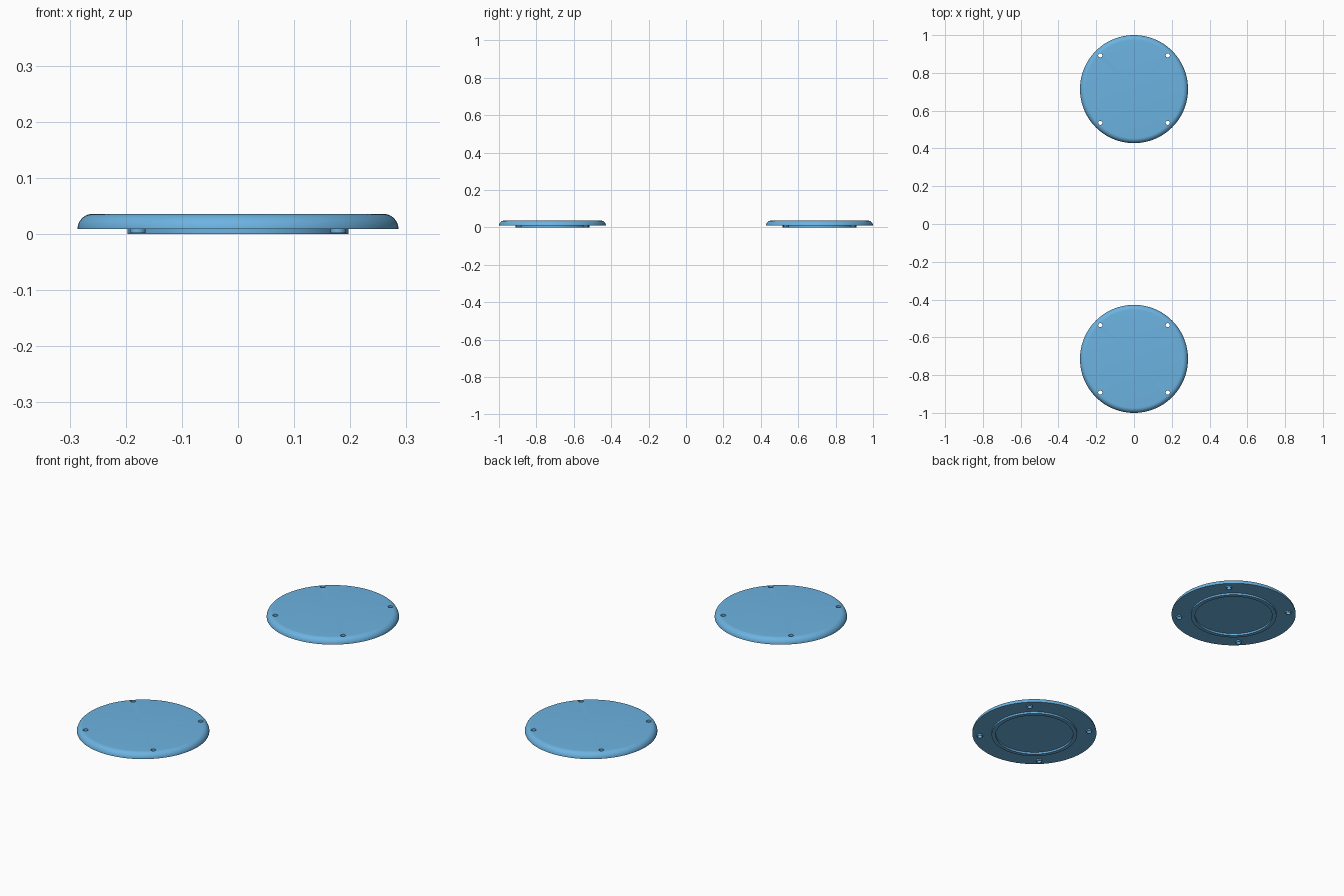
import bpy, bmesh, math
from mathutils import Matrix, Vector

if "Cube" in bpy.data.objects:
    bpy.data.objects.remove(bpy.data.objects["Cube"])

R, Z0, Z1, CY = 0.286, 0.009, 0.036, 0.714
HOLE = 0.1785

blue = bpy.data.materials.new("blue")
blue.diffuse_color = (0.15, 0.45, 0.75, 1)
blue.use_nodes = True
blue.node_tree.nodes["Principled BSDF"].inputs["Base Color"].default_value = blue.diffuse_color


def lathe(name, profile, loc, steps, closed=False):
    """Revolve an (r, z) profile around the vertical axis."""
    bm = bmesh.new()
    vs = [bm.verts.new((r, 0, z)) for r, z in profile]
    pairs = list(zip(vs, vs[1:])) + ([(vs[-1], vs[0])] if closed else [])
    es = [bm.edges.new(p) for p in pairs]
    bmesh.ops.spin(bm, geom=vs + es, cent=(0, 0, 0), axis=(0, 0, 1),
                   angle=2 * math.pi, steps=steps)
    bmesh.ops.remove_doubles(bm, verts=bm.verts, dist=1e-5)
    bmesh.ops.recalc_face_normals(bm, faces=bm.faces)
    me = bpy.data.meshes.new(name)
    bm.to_mesh(me)
    bm.free()
    ob = bpy.data.objects.new(name, me)
    ob.location = loc
    bpy.context.collection.objects.link(ob)
    me.materials.append(blue)
    return ob


def smooth(ob):
    bpy.ops.object.select_all(action='DESELECT')
    ob.select_set(True)
    bpy.context.view_layer.objects.active = ob
    bpy.ops.object.shade_smooth_by_angle(angle=math.radians(30))


# Pad section: underside locating ring, then rounded rim, then flat top
F = Z1 - Z0
section = [(0, Z0), (0.178, Z0), (0.178, 0), (0.197, 0), (0.197, Z0)]
section += [(R - F + F * math.cos(a), Z0 + F * math.sin(a))
            for a in [i * math.pi / 20 for i in range(11)]]
section += [(0, Z1)]

corners = [(sx * HOLE, sy * HOLE) for sx in (-1, 1) for sy in (-1, 1)]

for side, cy in (("front", -CY), ("back", CY)):
    pad = lathe(side + "_pad", section, (0, cy, 0), 96)

    # Screw hole cutters, four in one mesh
    bm = bmesh.new()
    for x, y in corners:
        bmesh.ops.create_cone(bm, cap_ends=True, segments=24, radius1=0.011,
                              radius2=0.011, depth=0.2,
                              matrix=Matrix.Translation((x, y, 0)))
    me = bpy.data.meshes.new(side + "_hole_cutter")
    bm.to_mesh(me)
    bm.free()
    cutter = bpy.data.objects.new(side + "_hole_cutter", me)
    cutter.location = (0, cy, 0)
    bpy.context.collection.objects.link(cutter)
    cutter.hide_render = True
    cutter.hide_set(True)
    mod = pad.modifiers.new("holes", 'BOOLEAN')
    mod.object = cutter
    mod.operation = 'DIFFERENCE'
    mod.solver = 'EXACT'
    smooth(pad)

    # Short collars around the holes on the underside
    tube = [(0.011, 0.002), (0.014, 0.002), (0.014, Z0 + 0.002), (0.011, Z0 + 0.002)]
    for i, (x, y) in enumerate(corners):
        smooth(lathe(f"{side}_hole_collar_{i + 1}", tube, (x, cy + y, 0), 24, True))
